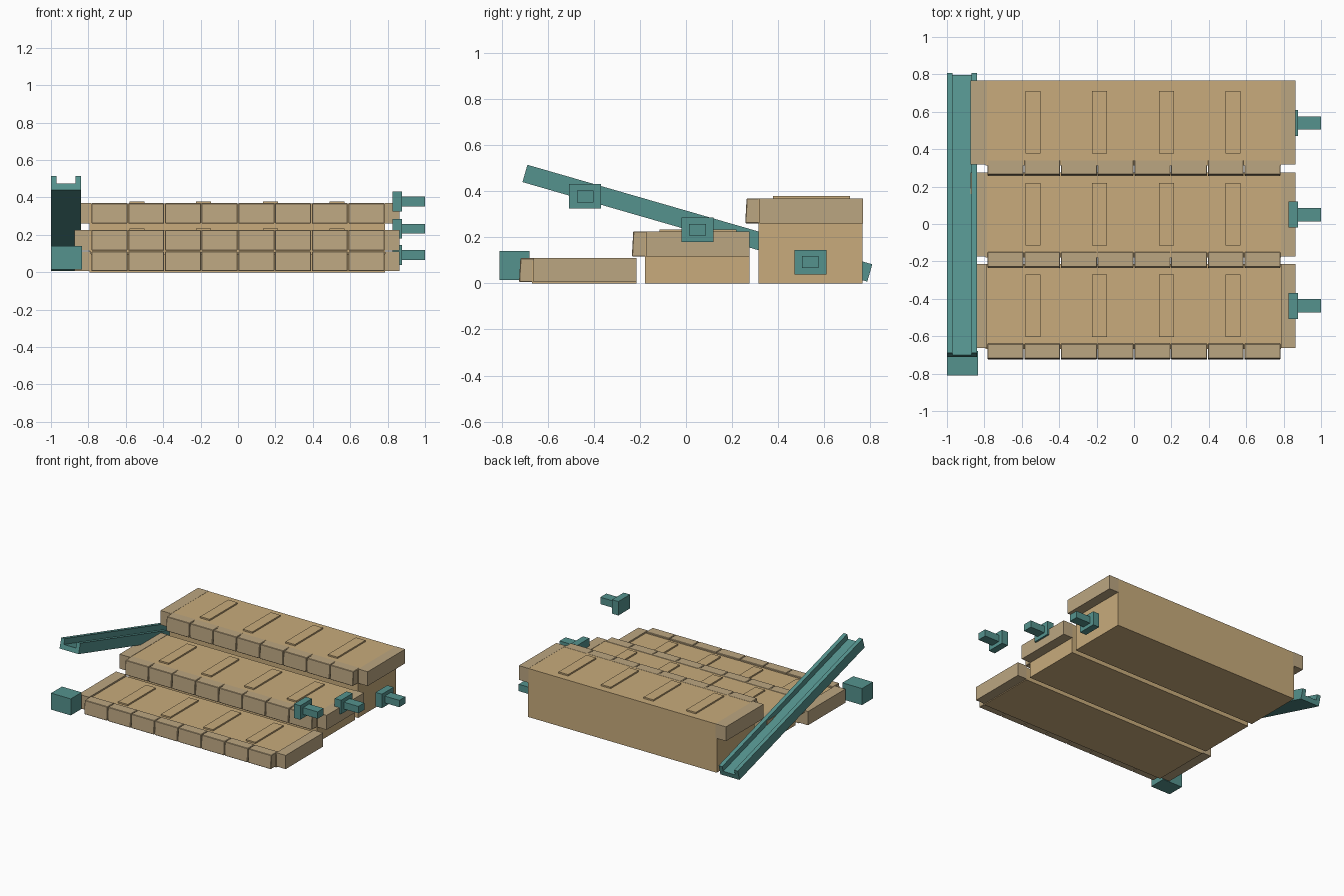
import bpy, bmesh
from mathutils import Vector

if "Cube" in bpy.data.objects:
    bpy.data.objects.remove(bpy.data.objects["Cube"])


def material(name, rgb):
    m = bpy.data.materials.new(name)
    m.diffuse_color = (*rgb, 1)
    m.use_nodes = True
    m.node_tree.nodes["Principled BSDF"].inputs["Base Color"].default_value = m.diffuse_color
    return m


WOOD = material("tan_stone", (0.58, 0.41, 0.20))
EDGE = material("edge_stone", (0.50, 0.38, 0.22))
METAL = material("teal", (0.09, 0.29, 0.27))


def prism(name, profile, start, end, mat, bevel=0):
    """Extrude a closed (y, z) profile along x."""
    bm = bmesh.new()
    a = [bm.verts.new((start, y, z)) for y, z in profile]
    face = bm.faces.new(a)
    new = bmesh.ops.extrude_face_region(bm, geom=[face])["geom"]
    moved = [g for g in new if isinstance(g, bmesh.types.BMVert)]
    bmesh.ops.translate(bm, verts=moved, vec=(end - start, 0, 0))
    bmesh.ops.recalc_face_normals(bm, faces=bm.faces)
    me = bpy.data.meshes.new(name)
    bm.to_mesh(me)
    bm.free()
    me.materials.append(mat)
    ob = bpy.data.objects.new(name, me)
    bpy.context.collection.objects.link(ob)
    if bevel:
        mod = ob.modifiers.new("soft_edges", 'BEVEL')
        mod.width = bevel
        mod.segments = 1
    return ob


def box(name, x, y, z, mat, bevel=0):
    return prism(name, [(y[0], z[0]), (y[1], z[0]), (y[1], z[1]), (y[0], z[1])],
                 x[0], x[1], mat, bevel)


# Three steps: (label, back y, base top z, trim bottom z, trim top z)
STEPS = [("front", -0.215, 0.098, 0.006, 0.110),
         ("middle", 0.275, 0.224, 0.117, 0.226),
         ("rear", 0.767, 0.368, 0.261, 0.369)]
for label, back, top, low, high in STEPS:
    # Solid body of the step
    box(label + "_step_base", (-0.795, 0.787), (back - 0.453, back), (0, top), WOOD)
    # Trim blocks along both ends
    for side, x in (("left", (-0.873, -0.785)), ("right", (0.785, 0.864))):
        box(f"{label}_{side}_end_trim", x, (back - 0.448, back + 0.001), (low, high), EDGE)
    # Row of eight nosing stones with a slightly leaning front face
    width = 1.57 / 8
    for i in range(8):
        x = -0.785 + i * width
        prism(f"{label}_nosing_stone_{i + 1}",
              [(back - 0.510, low), (back - 0.425, low),
               (back - 0.425, high), (back - 0.504, high)],
              x + 0.002, x + width - 0.002, EDGE, 0.003)
    # Raised grip strips on the tread
    for i in range(4):
        cx = -0.541 + i * 0.357
        box(f"{label}_grip_strip_{i + 1}", (cx - 0.04, cx + 0.04),
            (back - 0.39, back - 0.055), (top - 0.01, top + 0.011), WOOD)

# Sloping channel rail: U cross-section in (x, up), swept between two end points
start, end = Vector((0, -0.71, 0.44)), Vector((0, 0.787, 0.008))
along = (end - start).normalized()
up = Vector((0, -along.z, along.y))
section = [(-1, 0), (-0.84, 0), (-0.84, 0.078), (-0.87, 0.078),
           (-0.87, 0.036), (-0.97, 0.036), (-0.97, 0.078), (-1, 0.078)]
bm = bmesh.new()
rings = [[bm.verts.new(p + Vector((x, 0, 0)) + up * h) for x, h in section]
         for p in (start, end)]
n = len(section)
for i in range(n):
    j = (i + 1) % n
    bm.faces.new((rings[0][i], rings[0][j], rings[1][j], rings[1][i]))
for ring in rings:
    bm.faces.new(ring)
bmesh.ops.recalc_face_normals(bm, faces=bm.faces)
mesh = bpy.data.meshes.new("channel_rail")
bm.to_mesh(mesh)
bm.free()
mesh.materials.append(METAL)
bpy.context.collection.objects.link(bpy.data.objects.new("channel_rail", mesh))

# Loose block at the front left corner
box("corner_block", (-1, -0.835), (-0.81, -0.68), (0.015, 0.14), METAL)

# Three brackets on the right: square plate with an outward peg
for i, (y, z) in enumerate([(-0.438, 0.378), (0.05, 0.233), (0.54, 0.092)]):
    box(f"bracket_plate_{i + 1}", (0.825, 0.878), (y - 0.07, y + 0.07),
        (z - 0.053, z + 0.053), METAL)
    box(f"bracket_peg_{i + 1}", (0.87, 1.0), (y - 0.036, y + 0.036),
        (z - 0.026, z + 0.026), METAL)
